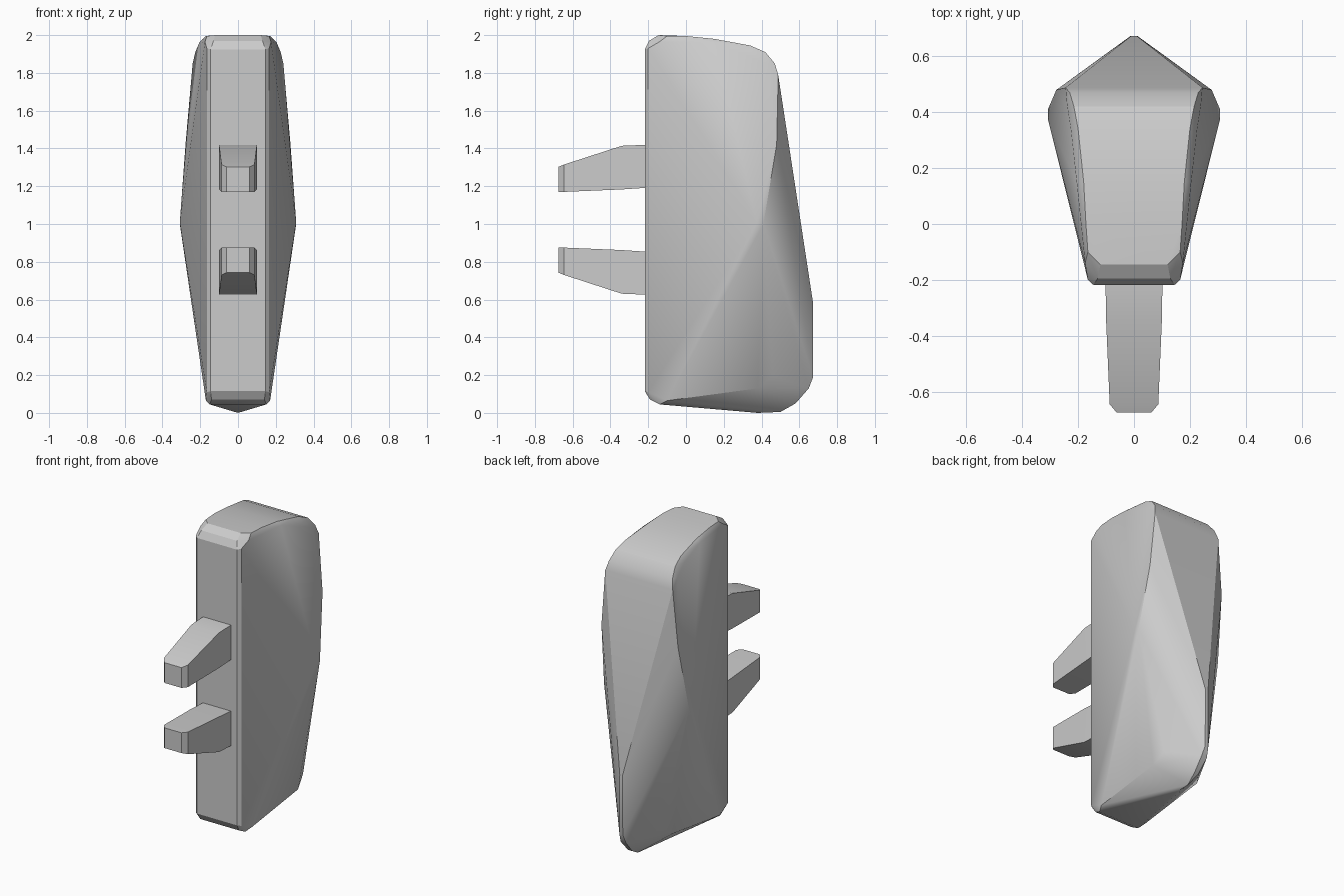
import bpy, bmesh, math

if "Cube" in bpy.data.objects:
    bpy.data.objects.remove(bpy.data.objects["Cube"])


def hull_object(name, half_points, angle):
    """Convex solid from points on the +x side, mirrored across x = 0."""
    bm = bmesh.new()
    for x, y, z in half_points:
        for s in ((1, -1) if x > 0 else (1,)):
            bm.verts.new((s * x, y, z))
    res = bmesh.ops.convex_hull(bm, input=bm.verts[:])
    loose = [v for v in bm.verts if not v.link_faces]
    bmesh.ops.delete(bm, geom=loose, context='VERTS')
    bmesh.ops.dissolve_limit(bm, angle_limit=math.radians(0.5),
                             verts=bm.verts[:], edges=bm.edges[:])
    bmesh.ops.recalc_face_normals(bm, faces=bm.faces[:])
    mesh = bpy.data.meshes.new(name)
    bm.to_mesh(mesh)
    bm.free()
    obj = bpy.data.objects.new(name, mesh)
    bpy.context.collection.objects.link(obj)
    bpy.ops.object.select_all(action='DESELECT')
    obj.select_set(True)
    bpy.context.view_layer.objects.active = obj
    bpy.ops.object.shade_smooth_by_angle(angle=math.radians(angle))
    return obj


body = [
    # flat front strip with narrow bevelled sides
    (0.145, -0.218, 1.925), (0.165, -0.2, 1.93),
    (0.145, -0.218, 0.115), (0.165, -0.2, 0.11),
    # rounded top, sloping to the back
    (0.13, -0.195, 1.97), (0.12, -0.145, 2.0), (0.165, -0.1, 1.995),
    (0.175, -0.14, 1.965), (0.172, 0.0, 1.995), (0.18, 0.15, 1.98),
    (0.205, 0.15, 1.96), (0.2, 0.34, 1.945), (0.226, 0.34, 1.91),
    (0.215, 0.42, 1.91), (0.24, 0.43, 1.85), (0.23, 0.47, 1.85),
    (0.245, 0.488, 1.79),
    # widest part of the sides
    (0.278, 0.48, 1.42), (0.308, 0.41, 1.0), (0.308, 0.375, 1.01),
    # back ridge and keel
    (0.01, 0.673, 0.58), (0.012, 0.673, 0.19), (0.02, 0.65, 0.13),
    (0.015, 0.58, 0.05), (0, 0.5, 0.005), (0, 0.38, 0.0),
    # lower corners
    (0.15, 0.46, 0.195), (0.17, 0.38, 0.13), (0.17, -0.1, 0.065),
    (0.15, -0.14, 0.045), (0.14, -0.19, 0.07),
]
hull_object("body", body, 25)

# two tapered prongs, the lower one flipped: y, half width, low z, high z
sections = [(-0.19, 0.102, 1.193, 1.42), (-0.34, 0.1, 1.183, 1.414),
            (-0.645, 0.087, 1.17, 1.315), (-0.675, 0.062, 1.17, 1.303)]
MID_Z = 1.0225
for name, flip in (("upper_prong", 1), ("lower_prong", -1)):
    pts = [(w, y, MID_Z + flip * (z - MID_Z))
           for y, w, lo, hi in sections for z in (lo, hi)]
    hull_object(name, pts, 20)
